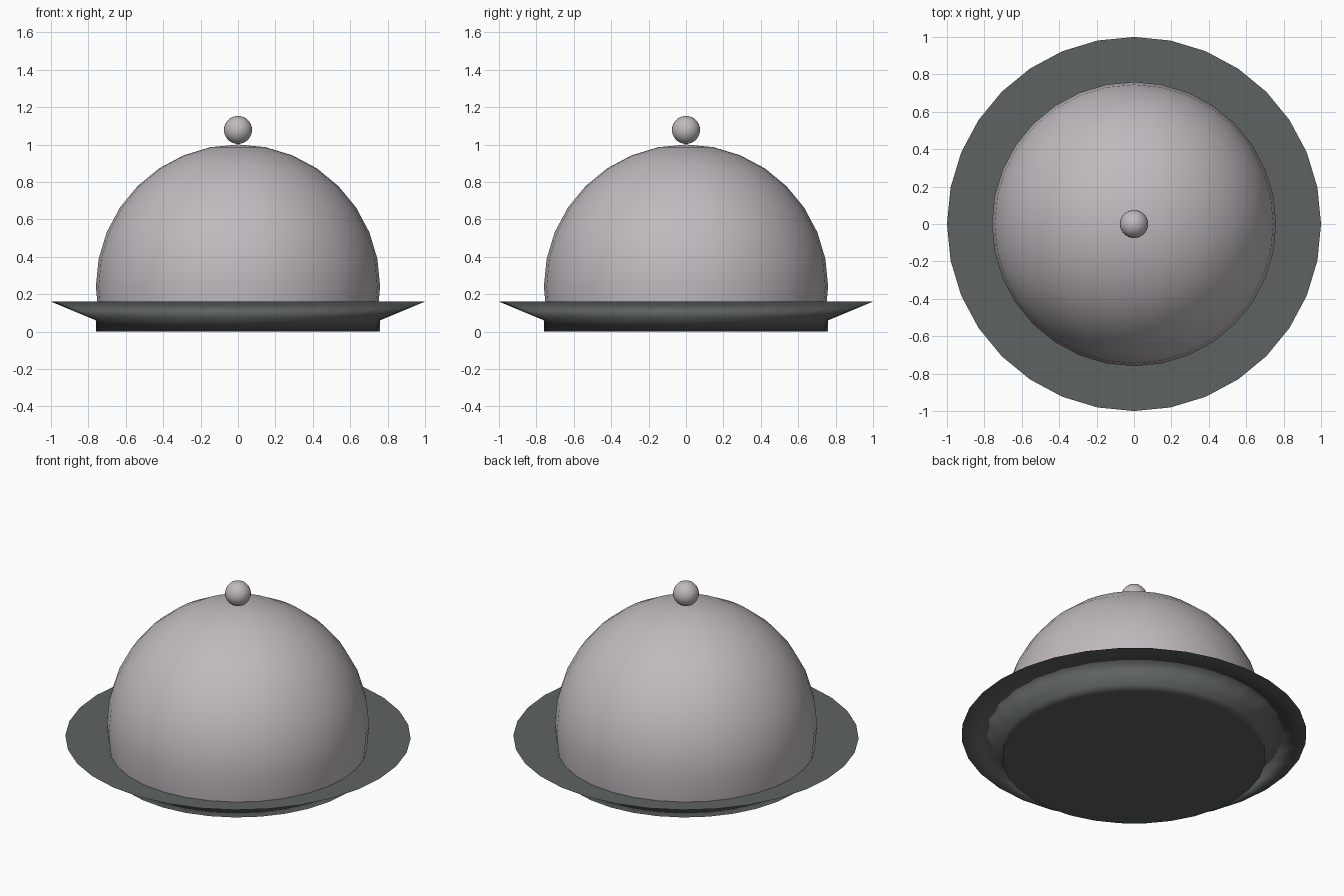
import bpy, bmesh, math
from mathutils import Vector

if "Cube" in bpy.data.objects:
    bpy.data.objects.remove(bpy.data.objects["Cube"])

SEG = 32


def material(name, rgb):
    m = bpy.data.materials.new(name)
    m.diffuse_color = (*rgb, 1)
    m.use_nodes = True
    m.node_tree.nodes["Principled BSDF"].inputs["Base Color"].default_value = m.diffuse_color
    return m


def lathe(name, profile, mat, cap_start=False, cap_end=False):
    """Spin (radius, z) points, listed bottom-outside upward, about z."""
    bm = bmesh.new()
    rings = []
    for r, z in profile:
        if r < 1e-5:
            rings.append([bm.verts.new((0, 0, z))])
        else:
            rings.append([bm.verts.new((r * math.cos(a), r * math.sin(a), z))
                          for a in (2 * math.pi * i / SEG for i in range(SEG))])
    for a, b in zip(rings, rings[1:]):
        for i in range(SEG):
            j = (i + 1) % SEG
            loop = [a[i], a[j], b[j], b[i]] if len(a) > 1 and len(b) > 1 else (
                [a[i], a[j], b[0]] if len(a) > 1 else [a[0], b[j], b[i]])
            bm.faces.new(loop)
    if cap_start:
        bm.faces.new(rings[0][::-1])
    if cap_end:
        bm.faces.new(rings[-1])
    for f in bm.faces:
        f.smooth = True
    me = bpy.data.meshes.new(name)
    bm.to_mesh(me)
    bm.free()
    me.materials.append(mat)
    ob = bpy.data.objects.new(name, me)
    bpy.context.collection.objects.link(ob)
    return ob


silver = material("silver", (0.53, 0.49, 0.52))
dark = material("dark_metal", (0.11, 0.125, 0.12))

# plate: short foot, flared underside, shallow dished top
plate = lathe("plate", [(0.76, 0), (0.76, 0.06), (1.0, 0.16), (0.76, 0.09)],
              dark, cap_start=True, cap_end=True)
# soft shading: foot faces down, flare rolls outward, rim and dish face up
ring_normals = [(0, -1), (0.83, -0.55), (0, 1), (0, 1)]
normals = []
for i, v in enumerate(plate.data.vertices):
    out, up = ring_normals[i // SEG]
    d = Vector((v.co.x, v.co.y, 0)).normalized()
    normals.append((d.x * out, d.y * out, up))
plate.data.normals_split_custom_set_from_vertices(normals)

# dome: sphere cut one ring below its equator
R = 0.76
lathe("dome_cover", [(R * math.cos(t), 0.24 + R * math.sin(t))
                     for t in (math.radians(11.25 * k) for k in range(-1, 9))], silver)

# knob: small ball resting on the dome
K = 0.075
lathe("knob", [(K * math.cos(t), 1.078 + K * math.sin(t))
               for t in (math.radians(11.25 * k) for k in range(-8, 9))], silver)
